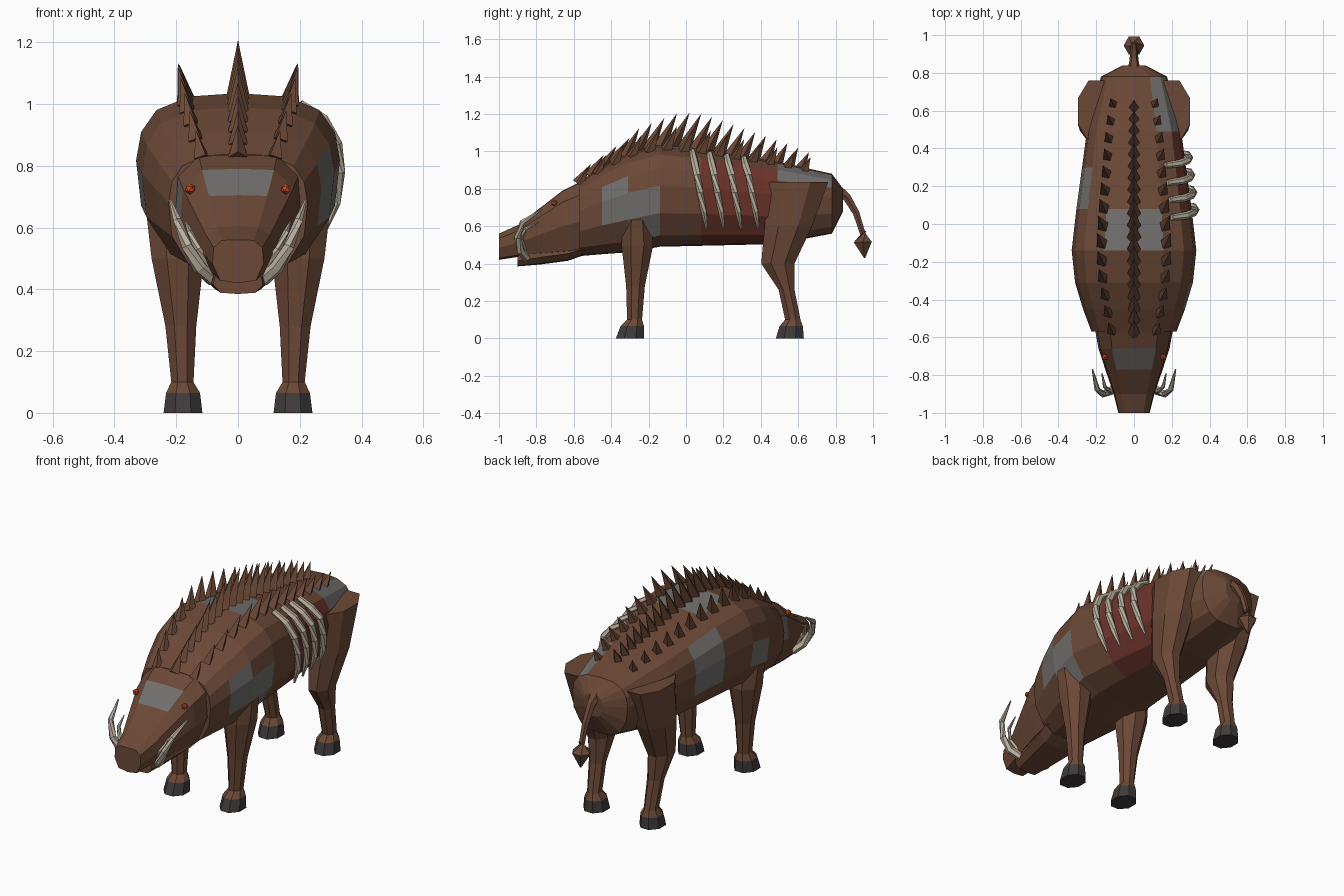
import bpy, bmesh, math
from mathutils import Vector

cube = bpy.data.objects.get("Cube")
if cube:
    bpy.data.objects.remove(cube)


def material(name, rgb):
    m = bpy.data.materials.new(name)
    m.use_nodes = True
    m.diffuse_color = (*rgb, 1)
    m.node_tree.nodes["Principled BSDF"].inputs["Base Color"].default_value = (*rgb, 1)
    return m


HIDE = material("brown hide", (.15, .066, .038))
GREY = material("grey patch", (.165, .16, .155))
FLESH = material("red flesh", (.15, .034, .024))
BONE = material("bone", (.5, .44, .34))
HOOF = material("dark hoof", (.05, .043, .043))
EYE = material("orange eye", (.6, .07, .015))


def finish(name, bm, mats):
    bmesh.ops.recalc_face_normals(bm, faces=bm.faces)
    me = bpy.data.meshes.new(name)
    bm.to_mesh(me)
    bm.free()
    for m in mats:
        me.materials.append(m)
    ob = bpy.data.objects.new(name, me)
    bpy.context.collection.objects.link(ob)
    return ob


def loft(name, rings, mats, paint=lambda band, seg: 0):
    """Skin a list of equal rings and cap both ends."""
    bm = bmesh.new()
    vs = [[bm.verts.new(p) for p in r] for r in rings]
    n = len(rings[0])
    for i in range(len(vs) - 1):
        for j in range(n):
            k = (j + 1) % n
            f = bm.faces.new((vs[i][j], vs[i][k], vs[i + 1][k], vs[i + 1][j]))
            f.material_index = paint(i, j)
    bm.faces.new(vs[0]).material_index = paint(0, 0)
    bm.faces.new(vs[-1]).material_index = paint(len(vs) - 2, 0)
    return finish(name, bm, mats)


def section(half, y, w, z0, z1):
    """Mirrored upright cross-section from a half profile of fractions."""
    full = half + [(-a, b) for a, b in half[-2:0:-1]]
    return [(a * w, y, z0 + b * (z1 - z0)) for a, b in full]


def tube(name, path, radii, mat, sides=6):
    path = [Vector(p) for p in path]
    rings = []
    for i, p in enumerate(path):
        t = path[min(i + 1, len(path) - 1)] - path[max(i - 1, 0)]
        q = t.to_track_quat('Z', 'Y')
        rings.append([p + q @ Vector((math.cos(a), math.sin(a), 0)) * radii[i]
                      for a in (math.tau * k / sides for k in range(sides))])
    return loft(name, rings, [mat])


# Body: rows run from the spine (0) down to the belly (7)
BODY_HALF = [(0, 1), (.48, .98), (.8, .9), (.95, .77), (1, .6),
             (.95, .33), (.72, .11), (.4, .01), (0, 0)]
BODY = [(-.57, .225, .44, .84), (-.45, .27, .45, .915), (-.31, .312, .46, .99),
        (-.14, .33, .49, 1.035), (.08, .305, .495, 1.015), (.3, .275, .5, .975),
        (.49, .25, .505, .945), (.78, .175, .56, .88), (.84, .06, .68, .8)]
LEFT_GREY = {(1, 3), (1, 4), (2, 4), (2, 5), (3, 0), (6, 1), (6, 2)}
RIGHT_GREY = {(2, 4), (3, 0), (4, 2), (4, 3), (4, 4)}


def paint_body(band, seg):
    left = seg < 8
    row = seg if left else 15 - seg
    if (band, row) in (LEFT_GREY if left else RIGHT_GREY):
        return 1
    return 2 if left and band in (4, 5) and 2 <= row <= 6 else 0


loft("body", [section(BODY_HALF, *s) for s in BODY], [HIDE, GREY, FLESH], paint_body)

# Head with forehead and right cheek patches
HEAD_HALF = [(0, 1), (.62, .99), (.95, .82), (1, .45), (.7, .06), (0, 0)]
HEAD = [(-.54, .21, .45, .85), (-.66, .188, .445, .79), (-.77, .152, .44, .705),
        (-.9, .108, .435, .605), (-1, .083, .42, .56)]


def paint_head(band, seg):
    return 1 if (band, seg) in {(1, 0), (1, 9), (0, 7)} else 0


loft("head", [section(HEAD_HALF, *s) for s in HEAD], [HIDE, GREY], paint_head)

# Lower jaw
JAW = [(-.56, .15, .44, .52), (-.63, .135, .415, .5), (-.78, .105, .395, .48), (-.9, .08, .385, .45)]
loft("lower_jaw", [section(HEAD_HALF, *s) for s in JAW], [HIDE])


# Spines: three rows leaning backward along the back
def surface(y, u):
    """Point on the upper body at depth y and width fraction u."""
    y = max(y, BODY[0][0])
    for a, b in zip(BODY, BODY[1:]):
        if a[0] <= y <= b[0]:
            t = (y - a[0]) / (b[0] - a[0])
            w, z0, z1 = (a[k] + t * (b[k] - a[k]) for k in (1, 2, 3))
            return Vector((u * w, y, z0 + (1 - .09 * u * u) * (z1 - z0)))


def spine(name, base, lean, height, radius):
    d = Vector(lean).normalized()
    q = d.to_track_quat('Z', 'Y')
    bm = bmesh.new()
    bmesh.ops.create_cone(bm, cap_ends=True, segments=4, radius1=radius, radius2=0, depth=height)
    for v in bm.verts:
        v.co = base + q @ (v.co + Vector((0, 0, height / 2 - .015)))
    finish(name, bm, [HIDE])


for i in range(20):
    y = -.57 + i * .0625
    swell = max(0, 1 - abs(y + .04) / .68)
    spine(f"back_spine_{i}", surface(y, 0), (0, .5, 1 if y > -.35 else .75),
          .1 + .12 * swell, .03 + .01 * swell)
for side in (1, -1):
    for i in range(14):
        y = -.56 + i * .092
        swell = max(0, 1 - abs(y + .04) / .68)
        spine(f"side_spine_{side}_{i}", surface(y, side * .52), (side * .22, .45, 1),
              .09 + .06 * swell, .027 + .008 * swell)


# Legs: each level is z, centre x, half width, front y, back y
FRONT_LEG = [(0, .178, .063, -.375, -.225), (.065, .178, .055, -.35, -.225),
             (.1, .18, .036, -.315, -.235), (.28, .185, .05, -.32, -.22),
             (.5, .195, .085, -.345, -.175), (.63, .2, .095, -.335, -.19), (.72, .2, .06, -.3, -.23)]
HIND_LEG = [(0, .178, .063, .48, .63), (.065, .178, .055, .5, .625),
            (.1, .18, .036, .53, .612), (.26, .185, .043, .495, .58),
            (.4, .19, .062, .402, .58), (.6, .195, .092, .42, .675), (.835, .2, .098, .435, .76)]


def leg(name, levels, side):
    rings = []
    for z, x, w, y0, y1 in levels:
        ring = []
        for k in range(8):
            a = math.tau * (k + .5) / 8
            ring.append((side * (x + w * 1.08 * math.cos(a)),
                         (y0 + y1) / 2 + (y1 - y0) * .54 * math.sin(a), z))
        rings.append(ring)
    loft(name, rings, [HIDE, HOOF], lambda band, seg: 1 if band == 0 else 0)


for side, word in ((1, "left"), (-1, "right")):
    leg(f"front_leg_{word}", FRONT_LEG, side)
    leg(f"hind_leg_{word}", HIND_LEG, side)

    # Tusks, a large and a small one on each side
    big = [(.08, -.85, .43), (.125, -.885, .47), (.165, -.9, .54), (.195, -.875, .62), (.22, -.77, .69)]
    small = [(.085, -.86, .47), (.13, -.885, .53), (.155, -.86, .585), (.17, -.79, .62)]
    tube(f"tusk_{word}", [(side * x, y, z) for x, y, z in big], [.022, .022, .019, .015, .004], BONE)
    tube(f"small_tusk_{word}", [(side * x, y, z) for x, y, z in small], [.013, .013, .01, .003], BONE)

    # Eyes
    bm = bmesh.new()
    bmesh.ops.create_icosphere(bm, subdivisions=1, radius=.018)
    bmesh.ops.translate(bm, verts=bm.verts, vec=(side * .155, -.705, .725))
    finish(f"eye_{word}", bm, [EYE])

# Exposed ribs on the left flank
for i in range(4):
    y, inset = .035 + i * .092, i * .011
    path = [(.2 - inset, y, 1.0 - i * .012), (.275 - inset, y + .01, .95 - i * .01),
            (.318 - inset, y + .025, .87), (.328 - inset, y + .04, .78),
            (.315 - inset, y + .06, .68), (.28 - inset, y + .075, .585)]
    tube(f"rib_{i}", path, [.016, .02, .02, .019, .017, .006], BONE)

# Tail and its diamond tuft
tube("tail", [(0, .81, .79), (0, .86, .755), (0, .91, .67), (0, .945, .56)],
     [.035, .025, .02, .017], HIDE)
tube("tail_tuft", [(0, .95, .575), (0, .945, .515), (0, .955, .43)], [.015, .055, .004], HIDE)
